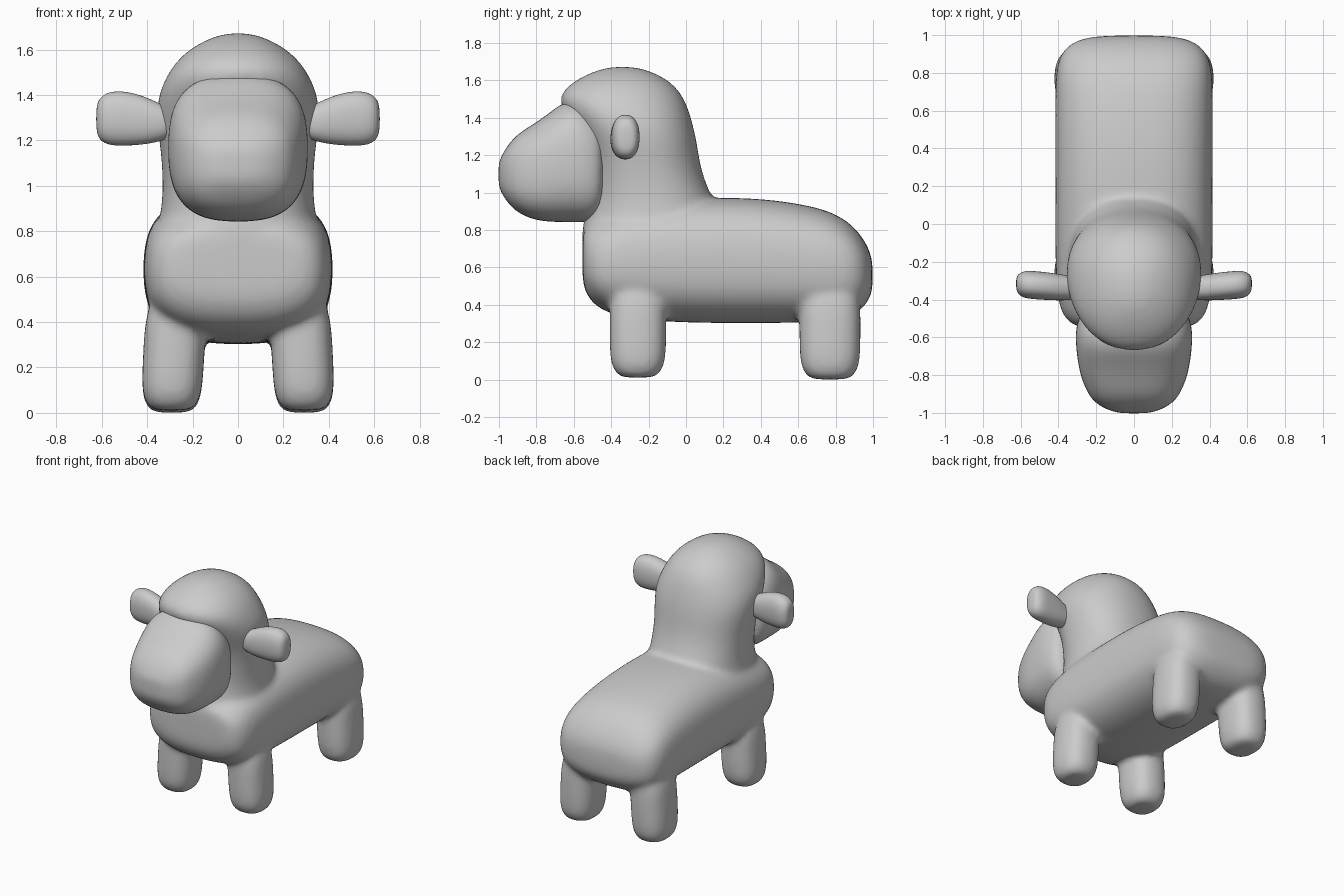
import bpy, bmesh
from math import cos, sin, pi, copysign


def sgn_pow(v, p):
    return copysign(abs(v) ** p, v)


def loft(bm, rings, axis, n=2.5, seg=24):
    """Skin superellipse rings (position, u min, u max, v min, v max) along an axis."""
    loops = []
    for p, u0, u1, v0, v1 in rings:
        loop = []
        for i in range(seg):
            a = 2 * pi * i / seg
            u = (u0 + u1) / 2 + (u1 - u0) / 2 * sgn_pow(cos(a), 2 / n)
            v = (v0 + v1) / 2 + (v1 - v0) / 2 * sgn_pow(sin(a), 2 / n)
            co = {'x': (p, u, v), 'y': (u, p, v), 'z': (u, v, p)}[axis]
            loop.append(bm.verts.new(co))
        loops.append(loop)
    for a, b in zip(loops, loops[1:]):
        for i in range(seg):
            j = (i + 1) % seg
            bm.faces.new((a[i], a[j], b[j], b[i]))
    bm.faces.new(loops[0])
    bm.faces.new(loops[-1])


def finish(bm, name):
    bmesh.ops.recalc_face_normals(bm, faces=bm.faces)
    for f in bm.faces:
        f.smooth = True
    me = bpy.data.meshes.new(name)
    bm.to_mesh(me)
    bm.free()
    ob = bpy.data.objects.new(name, me)
    bpy.context.collection.objects.link(ob)
    sub = ob.modifiers.new("round", 'SUBSURF')
    sub.levels = sub.render_levels = 2
    return ob


def sym(rows):
    """(position, half width, low, high) -> ring symmetric about x = 0."""
    return [(p, -w, w, lo, hi) for p, w, lo, hi in rows]


bm = bmesh.new()
# Torso, front to back
loft(bm, sym([
    (-0.555, 0.22, 0.55, 0.78), (-0.545, 0.31, 0.48, 0.82),
    (-0.50, 0.375, 0.40, 0.86), (-0.40, 0.41, 0.345, 0.91),
    (-0.20, 0.42, 0.31, 0.96), (0.10, 0.42, 0.30, 0.975),
    (0.30, 0.42, 0.30, 0.975), (0.50, 0.42, 0.30, 0.96),
    (0.70, 0.42, 0.305, 0.925), (0.82, 0.415, 0.315, 0.88),
    (0.91, 0.39, 0.345, 0.81), (0.97, 0.32, 0.41, 0.72),
    (1.0, 0.20, 0.47, 0.64)]), 'y', 2.7)
# Neck and head, upwards
loft(bm, sym([
    (0.50, 0.37, -0.54, 0.20), (0.70, 0.37, -0.56, 0.20),
    (0.82, 0.355, -0.56, 0.20), (0.92, 0.338, -0.53, 0.17),
    (1.00, 0.335, -0.52, 0.13), (1.10, 0.338, -0.52, 0.09),
    (1.20, 0.35, -0.53, 0.07), (1.30, 0.364, -0.57, 0.055),
    (1.40, 0.355, -0.63, 0.03), (1.49, 0.315, -0.69, 0.0),
    (1.56, 0.265, -0.65, -0.045), (1.62, 0.19, -0.56, -0.12),
    (1.66, 0.10, -0.46, -0.22), (1.673, 0.04, -0.39, -0.29)]), 'z', 2.2)
# Four legs
for s in (-1, 1):
    for y0, y1, base in ((-0.41, -0.105, 0.01), (0.605, 0.935, 0.0)):
        rows = [(base, 0.075, 0.065), (base + 0.012, 0.045, 0.035),
                (base + 0.06, 0.01, 0.008), (0.15, 0.0, 0.0),
                (0.30, 0.0, 0.0), (0.42, 0.0, 0.0), (0.55, 0.04, 0.04)]
        ring = []
        for z, iy, ix in rows:
            lean = 0.055 * max(0, z - 0.1)
            xs = sorted((s * (0.155 + ix - lean), s * (0.428 - ix - lean)))
            ring.append((z, xs[0], xs[1], y0 + iy, y1 - iy))
        loft(bm, ring, 'z', 2.5)
body = finish(bm, "body")
# Fuse the torso, head and legs and blend the joints
rm = body.modifiers.new("fuse", 'REMESH')
rm.mode = 'VOXEL'
rm.voxel_size = 0.018
rm.use_smooth_shade = True
sm = body.modifiers.new("blend", 'SMOOTH')
sm.factor = 0.5
sm.iterations = 12

# Muzzle, front to back
bm = bmesh.new()
loft(bm, sym([
    (-1.003, 0.06, 1.05, 1.15), (-0.99, 0.13, 1.00, 1.19),
    (-0.95, 0.205, 0.94, 1.26), (-0.90, 0.245, 0.89, 1.315),
    (-0.82, 0.28, 0.855, 1.365), (-0.74, 0.298, 0.842, 1.42),
    (-0.66, 0.308, 0.84, 1.485), (-0.58, 0.312, 0.84, 1.50),
    (-0.50, 0.30, 0.84, 1.45), (-0.42, 0.25, 0.90, 1.38)]), 'y', 2.7)
finish(bm, "muzzle")

# Ears
for s, side in ((-1, "left"), (1, "right")):
    bm = bmesh.new()
    loft(bm, [(s * x, y0, y1, z0, z1) for x, y0, y1, z0, z1 in (
        (0.28, -0.39, -0.28, 1.22, 1.34), (0.34, -0.405, -0.275, 1.195, 1.36),
        (0.42, -0.405, -0.26, 1.18, 1.40), (0.51, -0.40, -0.25, 1.175, 1.42),
        (0.57, -0.395, -0.245, 1.178, 1.415), (0.61, -0.38, -0.26, 1.20, 1.39),
        (0.625, -0.345, -0.285, 1.24, 1.35))], 'x', 2.3)
    finish(bm, side + "_ear")
